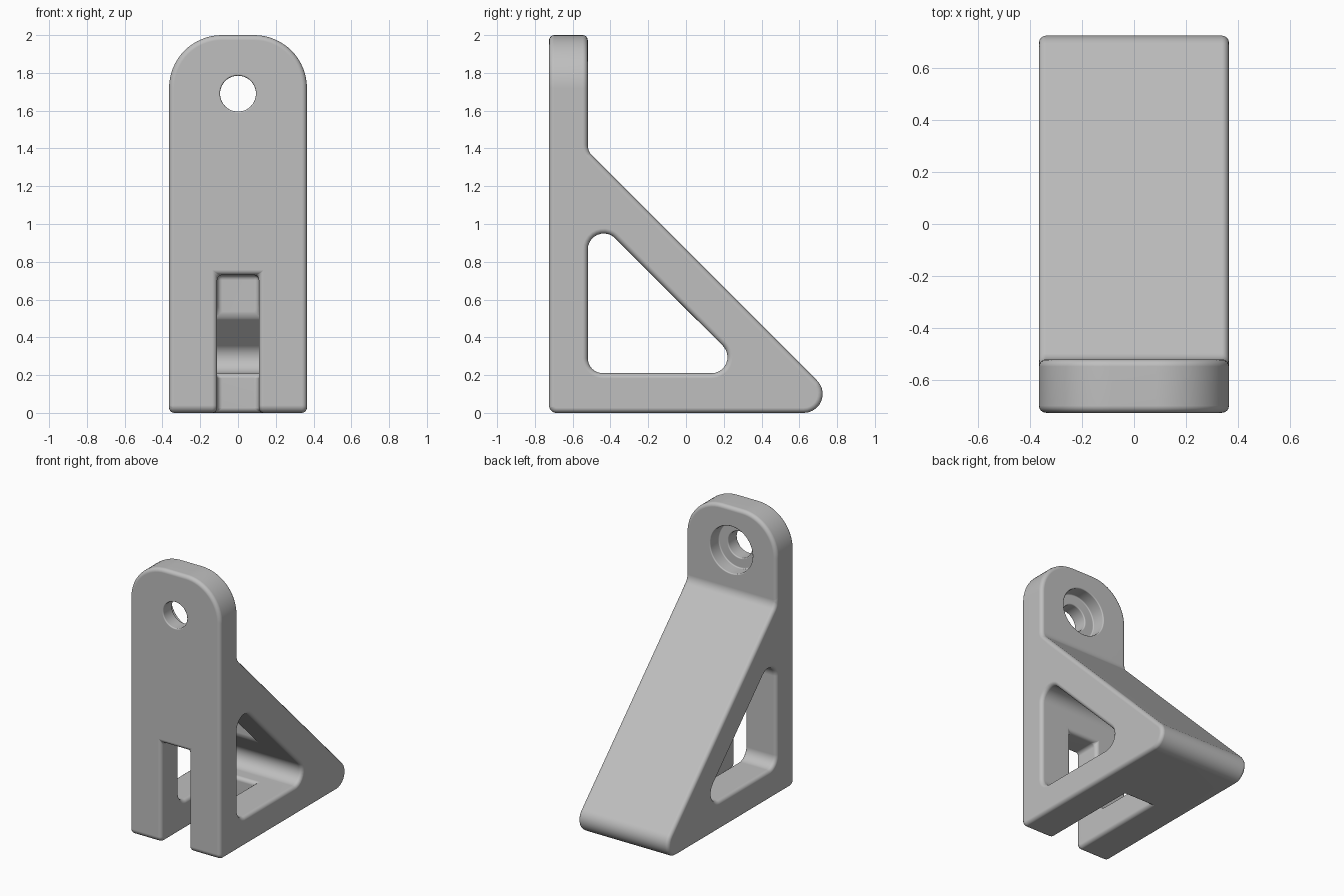
import bpy, bmesh, math
from mathutils import Vector

if "Cube" in bpy.data.objects:
    bpy.data.objects.remove(bpy.data.objects["Cube"])


def rounded(points, steps=10):
    """Polygon outline with each (u, v, radius) corner filleted."""
    out = []
    n = len(points)
    for i, (u, v, r) in enumerate(points):
        p = Vector((u, v))
        if r == 0:
            out.append(p)
            continue
        a = (Vector(points[i - 1][:2]) - p).normalized()
        b = (Vector(points[(i + 1) % n][:2]) - p).normalized()
        half = a.angle(b) / 2
        centre = p + (a + b).normalized() * (r / math.sin(half))
        start = p + a * (r / math.tan(half)) - centre
        end = p + b * (r / math.tan(half)) - centre
        sweep = math.pi - 2 * half
        for k in range(steps + 1):
            t = k / steps
            d = (start * math.sin((1 - t) * sweep) + end * math.sin(t * sweep)) / math.sin(sweep)
            out.append(centre + d)
    return out


def prism(name, outline, place, lo, hi):
    """Extrude an outline between lo and hi; place maps (u, v, depth) to 3D."""
    bm = bmesh.new()
    face = bm.faces.new([bm.verts.new(place(p.x, p.y, lo)) for p in outline])
    shift = Vector(place(0, 0, hi)) - Vector(place(0, 0, lo))
    ext = bmesh.ops.extrude_face_region(bm, geom=[face])
    bmesh.ops.translate(bm, vec=shift, verts=[g for g in ext["geom"] if isinstance(g, bmesh.types.BMVert)])
    bmesh.ops.recalc_face_normals(bm, faces=bm.faces)
    mesh = bpy.data.meshes.new(name)
    bm.to_mesh(mesh)
    bm.free()
    obj = bpy.data.objects.new(name, mesh)
    bpy.context.collection.objects.link(obj)
    return obj


def side(u, v, d):      # outline in the y-z plane
    return (d, u, v)


def front(u, v, d):     # outline in the x-z plane
    return (u, d, v)


def circle(r, z, n=48):
    return [Vector((r * math.cos(2 * math.pi * k / n), z + r * math.sin(2 * math.pi * k / n))) for k in range(n)]


W = 0.365

# Bracket body: upright plate, sloped brace and base in one side profile
bracket = prism("bracket", rounded([
    (-0.725, 0, 0.04), (0.865, 0, 0.10), (-0.52, 1.385, 0.08),
    (-0.52, 2, 0), (-0.725, 2, 0)]), side, -W, W)

# Rounded outline of the plate top
outline = prism("plate_outline", rounded([
    (-W, -0.5, 0), (W, -0.5, 0), (W, 2, 0.28), (-W, 2, 0.28)], 16), front, -1, 1)

cutters = [
    # Triangular side window
    prism("window_cutter", rounded([
        (-0.52, 0.21, 0.08), (0.34, 0.21, 0.085), (-0.52, 1.07, 0.085)]), side, -1, 1),
    # Slot through the plate foot and the front half of the base
    prism("slot_cutter", rounded([
        (-0.11, -0.2, 0), (0.11, -0.2, 0), (0.11, 0.73, 0), (-0.11, 0.73, 0)]), front, -1, 0.04),
    # Screw hole with a wider recess at the back
    prism("hole_cutter", circle(0.095, 1.69), front, -1, 0),
    prism("recess_cutter", circle(0.17, 1.69), front, -0.62, 0),
]

for op, tool in [("INTERSECT", outline)] + [("DIFFERENCE", c) for c in cutters]:
    mod = bracket.modifiers.new(tool.name, "BOOLEAN")
    mod.operation = op
    mod.object = tool
    mod.solver = "EXACT"


def bake(obj):
    bpy.context.view_layer.update()
    deps = bpy.context.evaluated_depsgraph_get()
    mesh = bpy.data.meshes.new_from_object(obj.evaluated_get(deps))
    obj.modifiers.clear()
    obj.data = mesh


bake(bracket)
for tool in [outline] + cutters:
    bpy.data.objects.remove(tool)

# Clean the cuts, then round the edges; screw hole rims get a finer rounding
bm = bmesh.new()
bm.from_mesh(bracket.data)
bmesh.ops.remove_doubles(bm, verts=bm.verts, dist=0.0005)
bmesh.ops.dissolve_limit(bm, angle_limit=0.01, verts=bm.verts, edges=bm.edges)
layer = bm.edges.layers.float.new("bevel_weight_edge")
for e in bm.edges:
    if len(e.link_faces) == 2 and e.calc_face_angle(0) > math.radians(35):
        rim = all(math.hypot(v.co.x, v.co.z - 1.69) < 0.18 for v in e.verts)
        e[layer] = 0.3 if rim else 1.0
bm.to_mesh(bracket.data)
bm.free()
bevel = bracket.modifiers.new("soft_edges", "BEVEL")
bevel.limit_method = "WEIGHT"
bevel.width = 0.027
bevel.segments = 4
bevel.use_clamp_overlap = False
bake(bracket)

# Plain grey finish
grey = bpy.data.materials.new("grey")
grey.diffuse_color = (0.52, 0.52, 0.52, 1)
grey.use_nodes = True
grey.node_tree.nodes["Principled BSDF"].inputs["Base Color"].default_value = grey.diffuse_color
bracket.data.materials.clear()
bracket.data.materials.append(grey)

bpy.context.view_layer.objects.active = bracket
bracket.select_set(True)
bpy.ops.object.shade_smooth_by_angle(angle=math.radians(35))
weighted = bracket.modifiers.new("even_shading", "WEIGHTED_NORMAL")
weighted.keep_sharp = True
